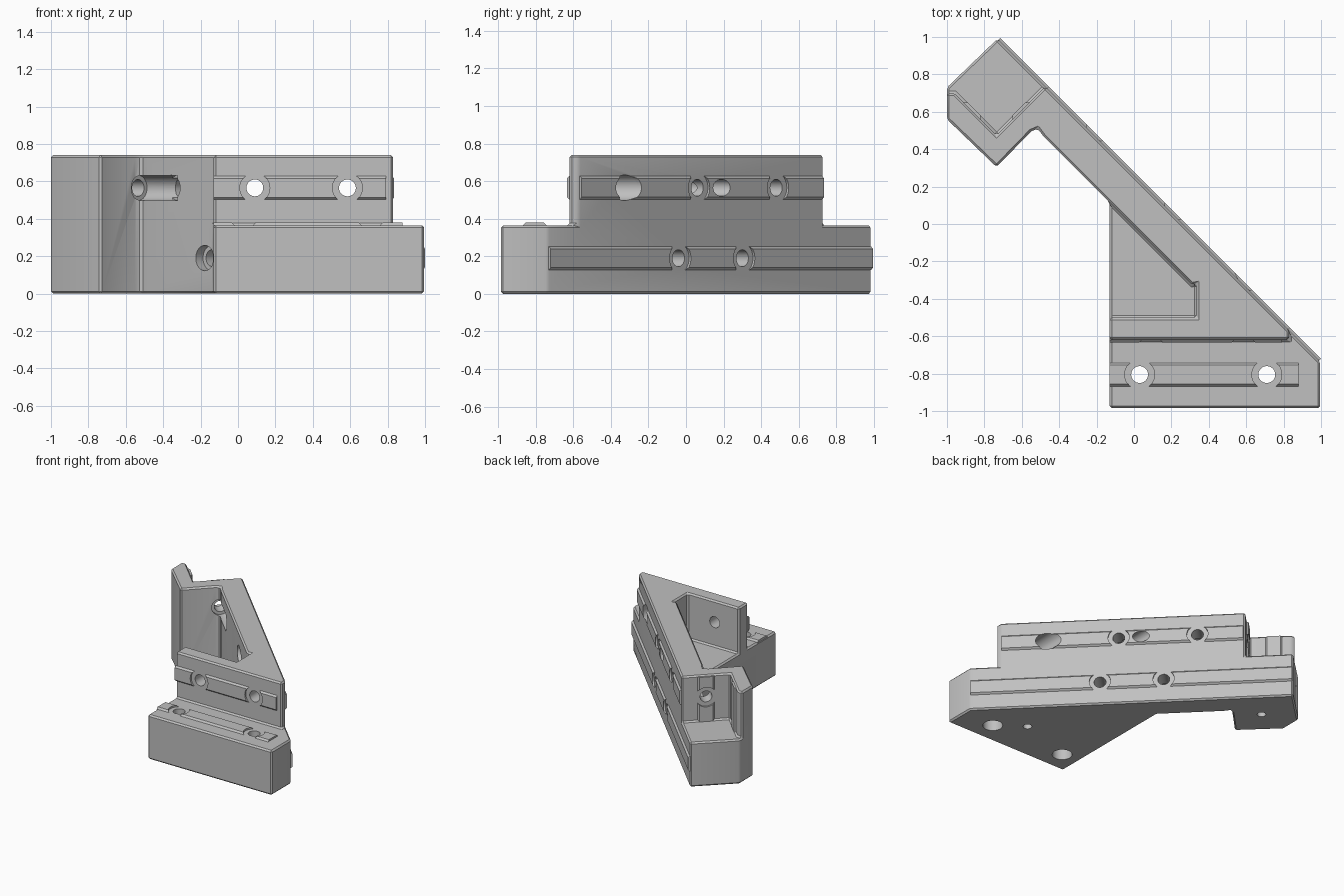
import bpy, bmesh, math
from mathutils import Vector

cube = bpy.data.objects.get("Cube")
if cube:
    bpy.data.objects.remove(cube, do_unlink=True)

grey = bpy.data.materials.new("light_grey_plastic")
grey.use_nodes = True
colour = (0.53, 0.53, 0.53, 1)
grey.diffuse_color = colour
grey.node_tree.nodes["Principled BSDF"].inputs["Base Color"].default_value = colour

TOP, STEP = 0.74, 0.365
UPPER, LOWER = 0.565, 0.19      # heights of the two rows of ridges and bolts
BOLT, HEAD, RING = 0.045, 0.068, 0.08


def extruded(name, points, vector):
    """Solid made by sweeping a polygon along a vector."""
    bm = bmesh.new()
    face = bm.faces.new([bm.verts.new(p) for p in points])
    new = bmesh.ops.extrude_face_region(bm, geom=[face], use_keep_orig=True)["geom"]
    verts = [v for v in new if isinstance(v, bmesh.types.BMVert)]
    bmesh.ops.translate(bm, vec=vector, verts=verts)
    bmesh.ops.recalc_face_normals(bm, faces=bm.faces)
    mesh = bpy.data.meshes.new(name)
    bm.to_mesh(mesh)
    bm.free()
    mesh.materials.append(grey)
    obj = bpy.data.objects.new(name, mesh)
    bpy.context.collection.objects.link(obj)
    return obj


def prism(name, outline, z0, z1):
    return extruded(name, [(x, y, z0) for x, y in outline], (0, 0, z1 - z0))


def drill(start, direction, radius, length):
    """Round cutter from a start point along a direction."""
    d = Vector(direction).normalized()
    u = d.orthogonal().normalized()
    v = d.cross(u)
    turns = [2 * math.pi * i / 40 for i in range(40)]
    circle = [Vector(start) + radius * (u * math.cos(a) + v * math.sin(a)) for a in turns]
    cutter = extruded("drill", circle, d * length)
    cutter.hide_render = True
    return cutter


def ridge(name, start, end, normal):
    """Low rail with sloping sides, lying on a wall."""
    a, b = Vector(start), Vector(end)
    n = Vector(normal).normalized()
    side = n.cross((b - a).normalized())
    half = [(0.063, -0.005), (0.063, 0), (0.05, 0.014)]
    profile = half + [(-w, h) for w, h in reversed(half)]
    return extruded(name, [a + side * w + n * h for w, h in profile], b - a)


def apply(obj, kind, **settings):
    mod = obj.modifiers.new(kind, kind)
    for key, value in settings.items():
        setattr(mod, key, value)
    bpy.context.view_layer.objects.active = obj
    bpy.ops.object.modifier_apply(modifier=mod.name)


def cut(obj, cutter):
    apply(obj, "BOOLEAN", operation="DIFFERENCE", solver="EXACT", object=cutter)


# Body outline with the angled foot, arm and wide base
inner_end = (-0.13, 0.115)
outline = [(-0.73, 0.99), (-1, 0.73), (-1, 0.56), (-0.735, 0.305),
           (-0.55, 0.495), (-0.515, 0.51), (-0.485, 0.47), inner_end,
           (-0.13, -0.985), (0.995, -0.985), (0.995, -0.735)]
body = prism("bracket_body", outline, 0, TOP)

# Steps at both ends and the open pocket behind the front wall
steps = [
    [(-0.5, -1.5), (1.5, -1.5), (1.5, -0.3), (0.83, -0.3), (0.83, -0.62), (-0.5, -0.62)],
    [(-0.735, 0.475), (-0.2, 1.01), (-0.73, 1.54), (-1.3, 1), (-1.3, 0.7), (-0.96, 0.7)],
    [(-0.3, -0.5), (0.335, -0.5), (0.335, -0.32), (0.31, -0.325), inner_end, (-0.3, 0.115)],
]
for shape in steps:
    cutter = prism("step_cutter", shape, STEP, 1)
    cut(body, cutter)
    bpy.data.objects.remove(cutter, do_unlink=True)
apply(body, "WELD", merge_threshold=0.001)
apply(body, "BEVEL", width=0.012, segments=1, limit_method="ANGLE", angle_limit=math.radians(40))

# Rails on the long slanted face, the front wall, the front step and the foot
ridges = [
    ridge("lower_long_ridge", (0.99, -0.73, LOWER), (-0.725, 0.985, LOWER), (1, 1, 0)),
    ridge("upper_long_ridge", (0.825, -0.565, UPPER), (-0.465, 0.725, UPPER), (1, 1, 0)),
    ridge("front_wall_ridge", (-0.13, -0.62, UPPER), (0.79, -0.62, UPPER), (0, -1, 0)),
    ridge("front_step_ridge", (-0.13, -0.805, STEP), (0.88, -0.805, STEP), (0, 0, 1)),
    ridge("foot_wall_ridge", (-0.605, 0.605, STEP), (-0.605, 0.605, TOP - 0.01), (-1, 1, 0)),
    ridge("foot_lip_ridge", (-0.865, 0.605, STEP), (-0.865, 0.605, TOP - 0.01), (1, 1, 0)),
]

# Bolt holes cut everything, rings only clear the rails around the holes
holes, rings = [], []


def bolt(point, direction, length, head_at=None, head_radius=HEAD, head_length=0.2):
    p, d = Vector(point), Vector(direction).normalized()
    holes.append(drill(p - d * 0.05, d, BOLT, length + 0.05))
    rings.append(drill(p - d * 0.05, d, RING, 0.08))
    if head_at is not None:
        holes.append(drill(p + d * head_at, d, head_radius, head_length))


for y, z, head in [(-0.04, LOWER, None), (0.3, LOWER, 0.14), (0.06, UPPER, 0.14), (0.48, UPPER, 0.14)]:
    bolt((0.26 - y, y, z), (-1, -1, 0), 0.3, head)
bolt((0.09, -0.62, UPPER), (0, 1, 0), 1)
bolt((0.585, -0.62, UPPER), (0, 1, 0), 0.5, 0.12, HEAD, 0.5)
for x in (0.03, 0.71):
    bolt((x, -0.805, STEP), (0, 0, -1), 0.5, 0.2, 0.075, 0.3)
bolt((-0.605, 0.605, UPPER), (1, -1, 0), 0.2, 0.1, HEAD, 0.31)
for x, y in [(0.5, -0.65), (-0.73, 0.62)]:
    holes.append(drill((x, y, -0.05), (0, 0, 1), 0.033, 0.25))

for part in [body] + ridges:
    for cutter in holes if part is body else holes + rings:
        cut(part, cutter)
for cutter in holes + rings:
    bpy.data.objects.remove(cutter, do_unlink=True)

# Smooth hole walls, crisp edges elsewhere
for part in [body] + ridges:
    bpy.ops.object.select_all(action="DESELECT")
    part.select_set(True)
    bpy.context.view_layer.objects.active = part
    bpy.ops.object.shade_smooth_by_angle(angle=math.radians(25))
